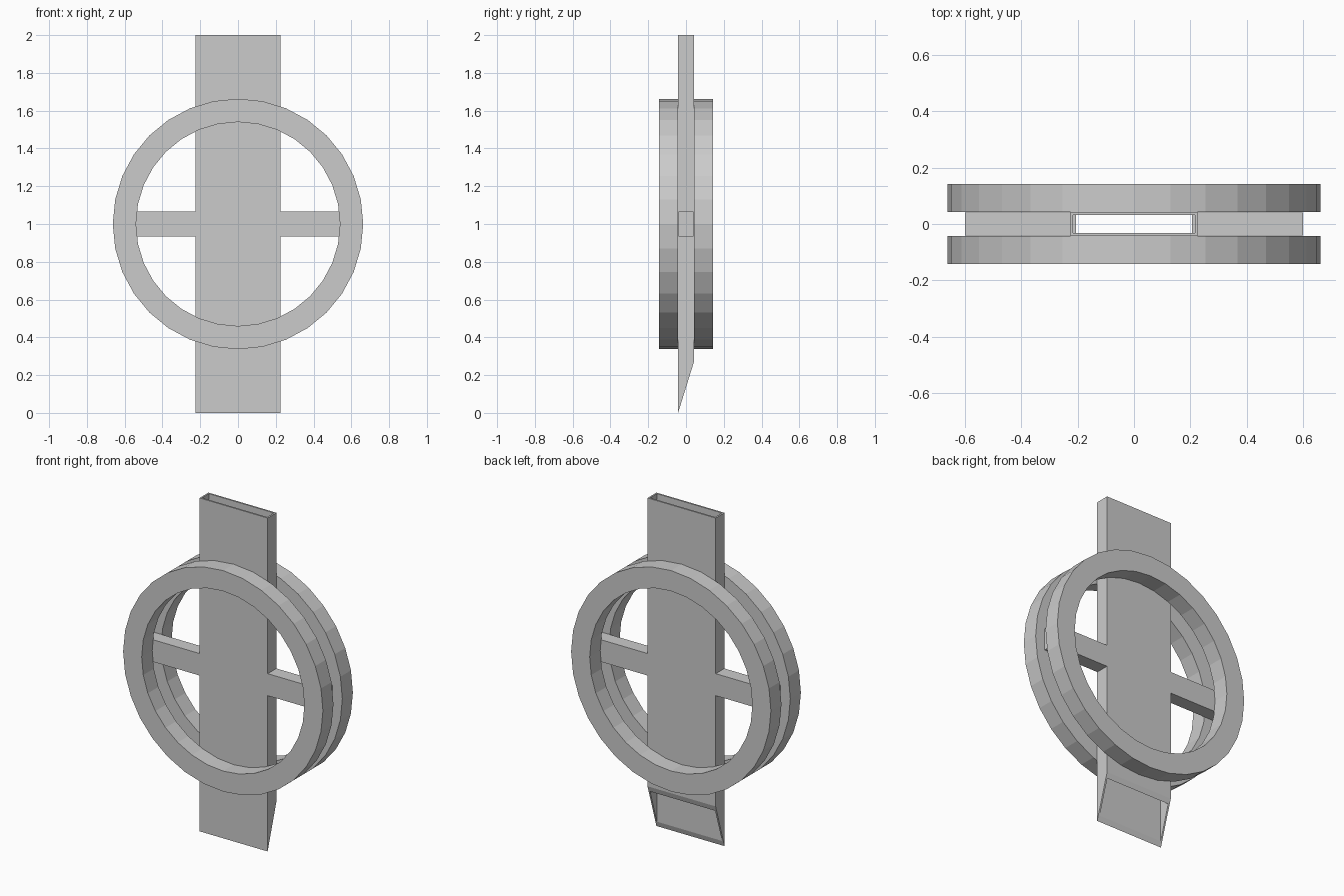
import bpy
import bmesh
from math import sin, cos, tau

default = bpy.data.objects.get("Cube")
if default:
    bpy.data.objects.remove(default, do_unlink=True)

HALF_W, HALF_D, WALL = 0.226, 0.042, 0.01
TOP, CUT = 2.0, 0.27
RING_OUT, RING_IN, RING_FAR = 0.663, 0.54, 0.142

grey = bpy.data.materials.new("plain_grey")
grey.use_nodes = True
colour = (0.6, 0.6, 0.6, 1)
grey.diffuse_color = colour
grey.node_tree.nodes["Principled BSDF"].inputs["Base Color"].default_value = colour


def loops_to_object(name, loops):
    """Bridge a closed cycle of equal point loops into a hollow solid."""
    bm = bmesh.new()
    rows = [[bm.verts.new(p) for p in loop] for loop in loops]
    n = len(rows[0])
    for k, row in enumerate(rows):
        nxt = rows[(k + 1) % len(rows)]
        for i in range(n):
            j = (i + 1) % n
            bm.faces.new((row[i], row[j], nxt[j], nxt[i]))
    bmesh.ops.recalc_face_normals(bm, faces=bm.faces)
    mesh = bpy.data.meshes.new(name)
    bm.to_mesh(mesh)
    bm.free()
    mesh.materials.append(grey)
    obj = bpy.data.objects.new(name, mesh)
    bpy.context.collection.objects.link(obj)
    return obj


# Hollow rectangular tube, open at both ends, slanted at the bottom
def tube_loop(inset, top):
    w, d = HALF_W - inset, HALF_D - inset
    corners = [(-w, -d), (w, -d), (w, d), (-w, d)]
    return [(x, y, TOP if top else CUT * (y + HALF_D) / (2 * HALF_D))
            for x, y in corners]


loops_to_object("flat_tube", [tube_loop(0, False), tube_loop(0, True),
                              tube_loop(WALL, True), tube_loop(WALL, False)])


# Front and back rings, either side of the tube
def circle(radius, y, n=32):
    return [(radius * sin(tau * i / n), y, 1 + radius * cos(tau * i / n))
            for i in range(n)]


for name, side in (("front_ring", -1), ("back_ring", 1)):
    near, far = side * HALF_D, side * RING_FAR
    loops_to_object(name, [circle(RING_OUT, near), circle(RING_OUT, far),
                           circle(RING_IN, far), circle(RING_IN, near)])

# Spokes between the rings, poking slightly through the tube walls
for name, side in (("left_spoke", 1), ("right_spoke", -1)):
    bpy.ops.mesh.primitive_cube_add(size=1, location=(side * 0.403, 0, 1))
    spoke = bpy.context.object
    spoke.name = name
    spoke.scale = (0.394, 2 * HALF_D - 0.002, 0.132)
    bpy.ops.object.transform_apply(location=False, rotation=False, scale=True)
    spoke.data.materials.append(grey)
